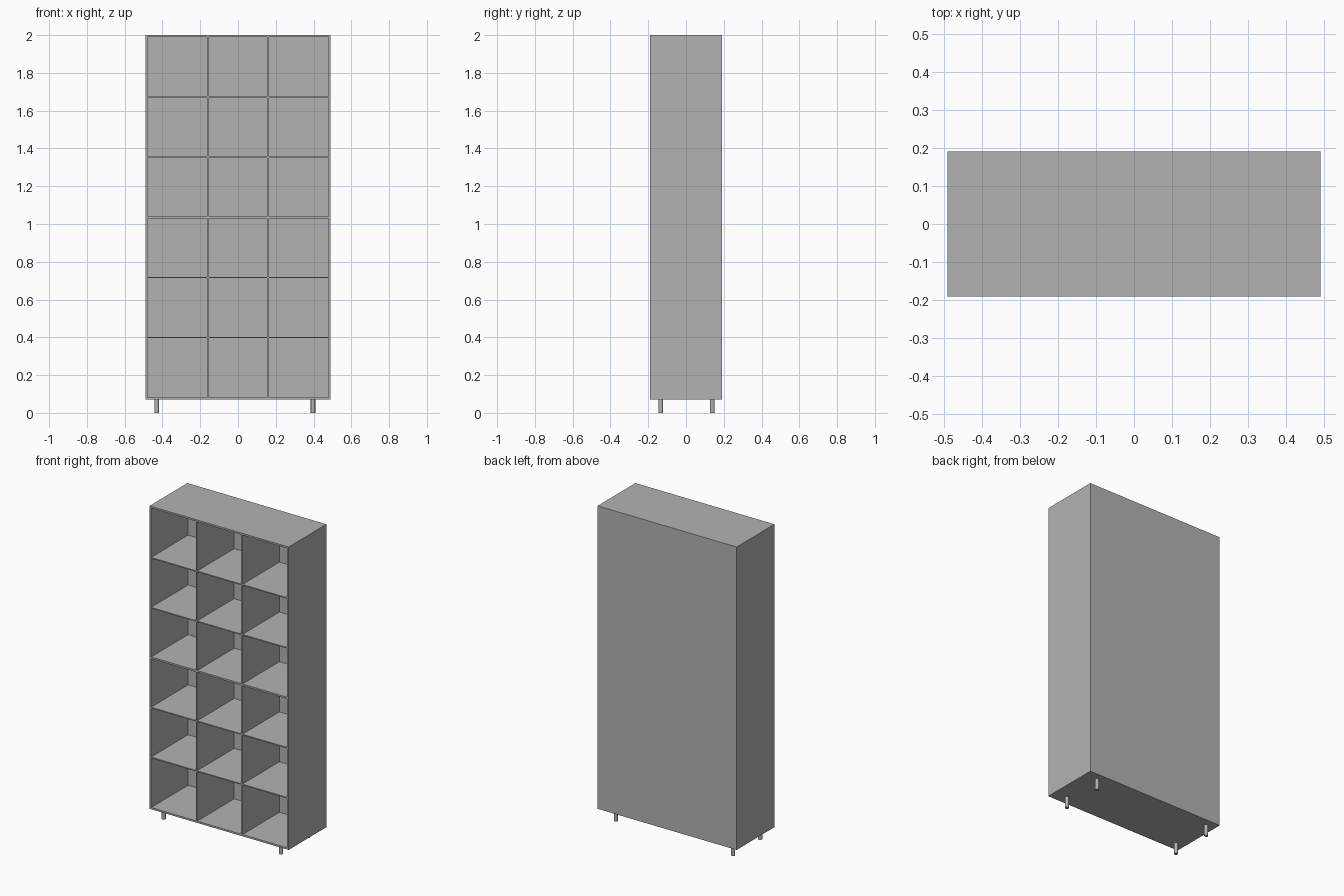
import bpy
import bmesh

if "Cube" in bpy.data.objects:
    bpy.data.objects.remove(bpy.data.objects["Cube"], do_unlink=True)

grey = bpy.data.materials.new("plain grey")
grey.use_nodes = True
colour = (0.45, 0.45, 0.45, 1)
grey.diffuse_color = colour
grey.node_tree.nodes["Principled BSDF"].inputs["Base Color"].default_value = colour

# Overall cabinet sizes
HALF_W, HALF_D = 0.49, 0.19
BOTTOM, TOP = 0.07, 2.0
WALL, DIVIDER, SHELF, BACK = 0.011, 0.01, 0.007, 0.008
COLUMNS, ROWS = 3, 6
INNER_W = HALF_W - WALL
FLOOR, CEILING = BOTTOM + WALL, TOP - WALL
FRONT, INNER_BACK = -HALF_D, HALF_D - BACK


def box(name, x, y, z):
    """Axis-aligned board from (min, max) pairs."""
    bm = bmesh.new()
    bmesh.ops.create_cube(bm, size=1)
    for v in bm.verts:
        v.co = [lo + (c + 0.5) * (hi - lo) for c, (lo, hi) in zip(v.co, (x, y, z))]
    mesh = bpy.data.meshes.new(name)
    bm.to_mesh(mesh)
    bm.free()
    mesh.materials.append(grey)
    obj = bpy.data.objects.new(name, mesh)
    bpy.context.collection.objects.link(obj)


# Outer case
box("top_panel", (-HALF_W, HALF_W), (-HALF_D, HALF_D), (CEILING, TOP))
box("bottom_panel", (-HALF_W, HALF_W), (-HALF_D, HALF_D), (BOTTOM, FLOOR))
box("right_side_panel", (-HALF_W, -INNER_W), (-HALF_D, HALF_D), (FLOOR, CEILING))
box("left_side_panel", (INNER_W, HALF_W), (-HALF_D, HALF_D), (FLOOR, CEILING))
box("back_panel", (-INNER_W, INNER_W), (INNER_BACK, HALF_D), (FLOOR, CEILING))

# Upright dividers
centres = [-INNER_W + 2 * INNER_W * i / COLUMNS for i in range(1, COLUMNS)]
for c in centres:
    box("upright_divider", (c - DIVIDER / 2, c + DIVIDER / 2),
        (FRONT, INNER_BACK), (FLOOR, CEILING))

# Shelves between the uprights, with a thicker middle row
lefts = [-INNER_W] + [c + DIVIDER / 2 for c in centres]
rights = [c - DIVIDER / 2 for c in centres] + [INNER_W]
for row in range(1, ROWS):
    z = FLOOR + (CEILING - FLOOR) * row / ROWS
    half = (WALL if row == ROWS // 2 else SHELF) / 2
    for span in zip(lefts, rights):
        box("shelf", span, (FRONT, INNER_BACK), (z - half, z + half))

# Round feet
for x in (-0.43, 0.397):
    for y in (-0.133, 0.139):
        bpy.ops.mesh.primitive_cylinder_add(vertices=16, radius=0.012, depth=BOTTOM,
                                            location=(x, y, BOTTOM / 2))
        foot = bpy.context.object
        foot.name = "foot"
        foot.data.materials.append(grey)
        bpy.ops.object.shade_smooth_by_angle()
